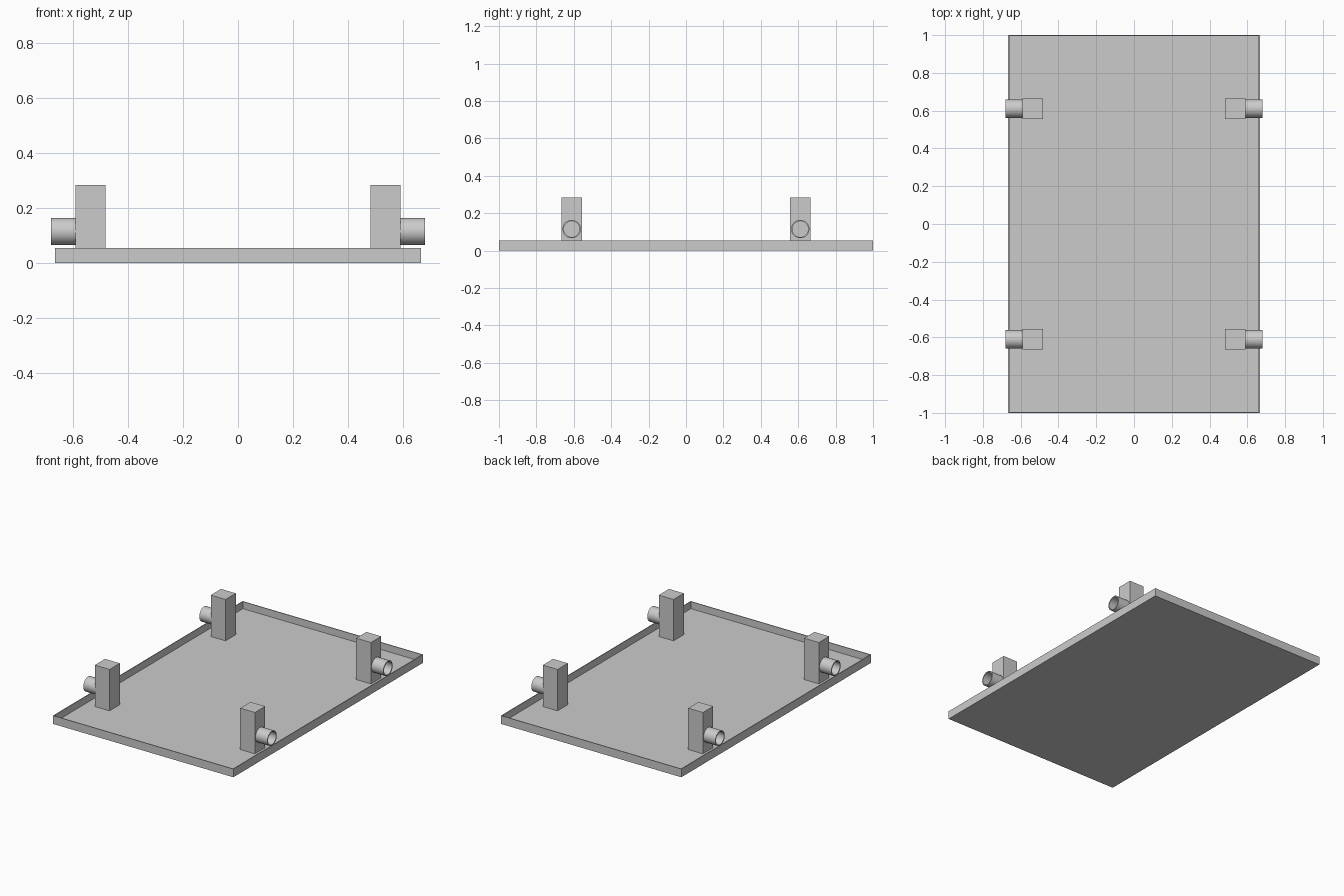
import bpy, bmesh, math
from mathutils import Matrix, Vector

default = bpy.data.objects.get("Cube")
if default:
    bpy.data.objects.remove(default, do_unlink=True)

grey = bpy.data.materials.new("plain_grey")
grey.use_nodes = True
GREY = (0.6, 0.6, 0.6, 1)
grey.diffuse_color = GREY
grey.node_tree.nodes["Principled BSDF"].inputs["Base Color"].default_value = GREY


def finish(name, bm):
    bmesh.ops.recalc_face_normals(bm, faces=bm.faces[:])
    mesh = bpy.data.meshes.new(name)
    bm.to_mesh(mesh)
    bm.free()
    mesh.materials.append(grey)
    obj = bpy.data.objects.new(name, mesh)
    bpy.context.collection.objects.link(obj)
    return obj


def box(low, high):
    low, high = Vector(low), Vector(high)
    bm = bmesh.new()
    place = Matrix.Translation((low + high) / 2) @ Matrix.Diagonal((high - low).to_4d())
    bmesh.ops.create_cube(bm, size=1, matrix=place)
    return bm


# Shallow tray: a slab whose top is inset for the rim and sunk to the floor
W, L, H, WALL, FLOOR = 0.666, 1.0, 0.055, 0.008, 0.008
bm = box((-W, -L, 0), (W, L, H))
top = max(bm.faces, key=lambda f: f.calc_center_median().z)
bmesh.ops.inset_region(bm, faces=[top], thickness=WALL)
sunk = bmesh.ops.extrude_face_region(bm, geom=[top])["geom"]
bmesh.ops.delete(bm, geom=[top], context='FACES')
bmesh.ops.translate(bm, verts=[g for g in sunk if isinstance(g, bmesh.types.BMVert)],
                    vec=(0, 0, FLOOR - H))
finish("tray", bm)


def pipe(name, start, end, y, z, outer, inner, sides=32):
    """Open tube along x, made of four rings bridged in a loop."""
    bm = bmesh.new()
    rings = []
    for x, r in ((start, outer), (end, outer), (end, inner), (start, inner)):
        angles = [math.tau * i / sides for i in range(sides)]
        rings.append([bm.verts.new((x, y + r * math.cos(a), z + r * math.sin(a)))
                      for a in angles])
    for k, ring in enumerate(rings):
        following = rings[(k + 1) % len(rings)]
        for i in range(sides):
            j = (i + 1) % sides
            bm.faces.new((ring[i], ring[j], following[j], following[i]))
    obj = finish(name, bm)
    bpy.ops.object.select_all(action='DESELECT')
    obj.select_set(True)
    bpy.context.view_layer.objects.active = obj
    bpy.ops.object.shade_smooth_by_angle(angle=math.radians(35))


# Four posts, each with a stub pipe pointing outward over the rim
Y, HALF = 0.611, 0.054
for side, sx in (("left", 1), ("right", -1)):
    for end, sy in (("front", -1), ("back", 1)):
        xs = sorted((sx * 0.482, sx * 0.591))
        finish(f"{end}_{side}_post",
               box((xs[0], sy * Y - HALF, FLOOR / 2), (xs[1], sy * Y + HALF, 0.284)))
        pipe(f"{end}_{side}_pipe", sx * 0.59, sx * 0.679, sy * Y, 0.115, 0.049, 0.042)
